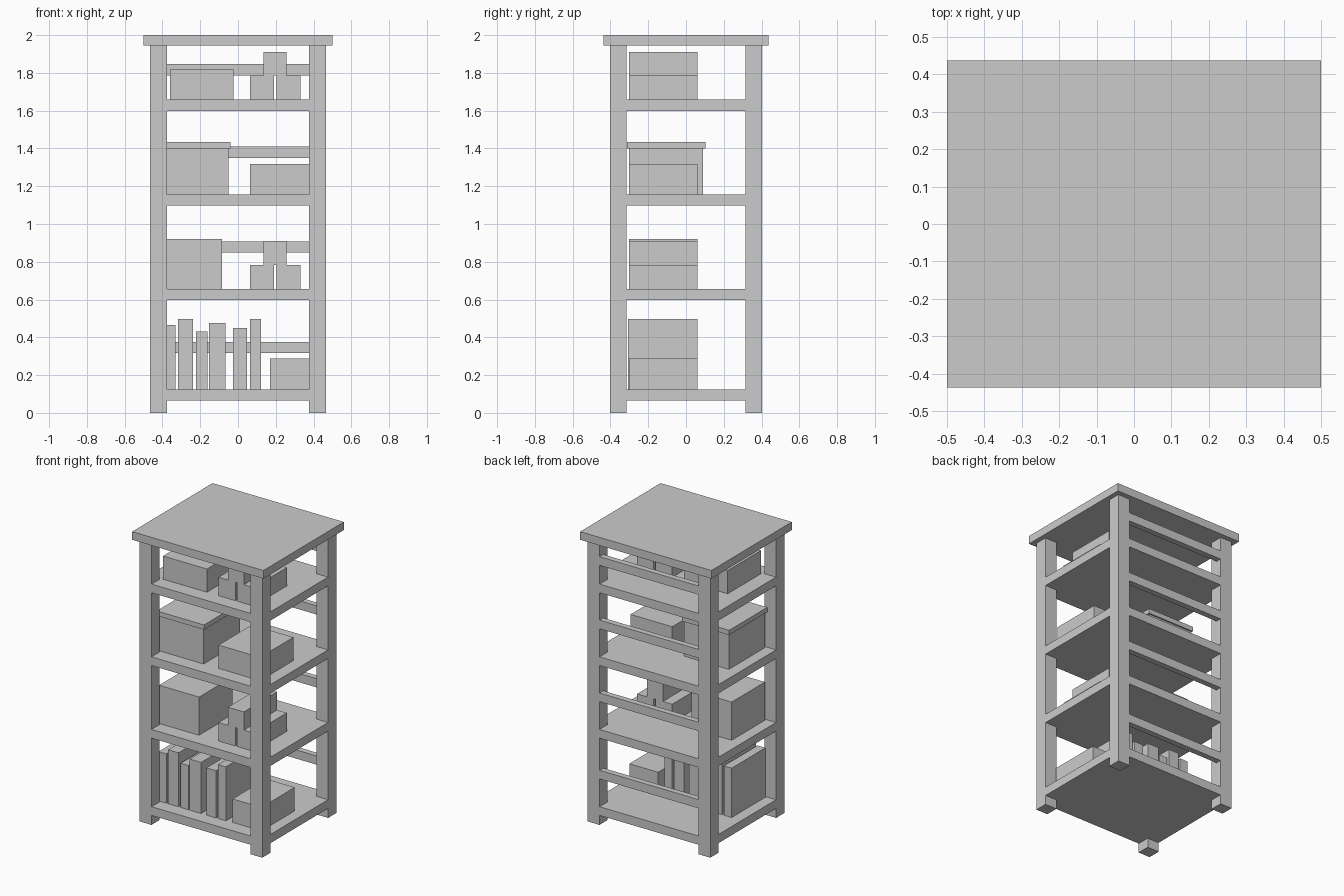
import bpy
import bmesh

if "Cube" in bpy.data.objects:
    bpy.data.objects.remove(bpy.data.objects["Cube"])


def box(name, x, y, z):
    """Axis-aligned box from (min, max) ranges."""
    bm = bmesh.new()
    bmesh.ops.create_cube(bm, size=1)
    for v in bm.verts:
        for i, (lo, hi) in enumerate((x, y, z)):
            v.co[i] = lo if v.co[i] < 0 else hi
    mesh = bpy.data.meshes.new(name)
    bm.to_mesh(mesh)
    bm.free()
    obj = bpy.data.objects.new(name, mesh)
    bpy.context.collection.objects.link(obj)
    return obj


W, D = 0.467, 0.403          # outer half width and depth of the frame
IX, IY = 0.377, 0.314        # inner faces of the posts
FLOORS = (0.125, 0.657, 1.157, 1.658)   # shelf top heights
ITEM_Y = (-0.302, 0.06)      # usual depth range of stored items

# Top board
box("top_board", (-0.5, 0.5), (-0.4375, 0.4375), (1.944, 2.0))

# Corner posts
for sx, xn in ((-1, "left"), (1, "right")):
    for sy, yn in ((-1, "front"), (1, "back")):
        box(f"{yn}_{xn}_post", sorted((sx * IX, sx * W)),
            sorted((sy * IY, sy * D)), (0, 1.944))

# Shelves, a hair inside the post faces, and back rails
for i, (top, rail) in enumerate(zip(FLOORS, (0.316, 0.848, 1.35, 1.787)), 1):
    box(f"shelf_{i}", (-W + 0.001, W - 0.001), (-D + 0.001, D - 0.001),
        (top - 0.06, top))
    box(f"back_rail_{i}", (-IX, IX), (D - 0.041, D - 0.001), (rail, rail + 0.06))

# Books on the bottom shelf: left, right, top
books = ((-0.39, -0.33, 0.465), (-0.317, -0.238, 0.497), (-0.222, -0.161, 0.43),
         (-0.153, -0.066, 0.477), (-0.026, 0.048, 0.45), (0.063, 0.123, 0.497))
for i, (x0, x1, top) in enumerate(books, 1):
    box(f"book_{i}", (x0, x1), (-0.307, 0.06), (FLOORS[0], top))

# Plain storage boxes
box("bottom_box", (0.17, 0.39), ITEM_Y, (FLOORS[0], 0.287))
box("large_box", (-0.39, -0.085), ITEM_Y, (FLOORS[1], 0.92))
box("low_box", (0.063, 0.38), ITEM_Y, (FLOORS[2], 1.318))
box("top_shelf_box", (-0.36, -0.025), ITEM_Y, (FLOORS[3], 1.818))

# Chest with overhanging lid
box("chest", (-0.39, -0.05), (-0.302, 0.091), (FLOORS[2], 1.40))
box("chest_lid", (-0.40, -0.04), (-0.313, 0.102), (1.40, 1.433))

# Stacks of three blocks
for name, z in (("lower", FLOORS[1]), ("upper", FLOORS[3])):
    mid = z + 0.127
    box(f"{name}_stack_left_block", (0.063, 0.191), ITEM_Y, (z, mid))
    box(f"{name}_stack_right_block", (0.204, 0.33), ITEM_Y, (z, mid))
    box(f"{name}_stack_top_block", (0.134, 0.256), ITEM_Y, (mid, mid + 0.125))
